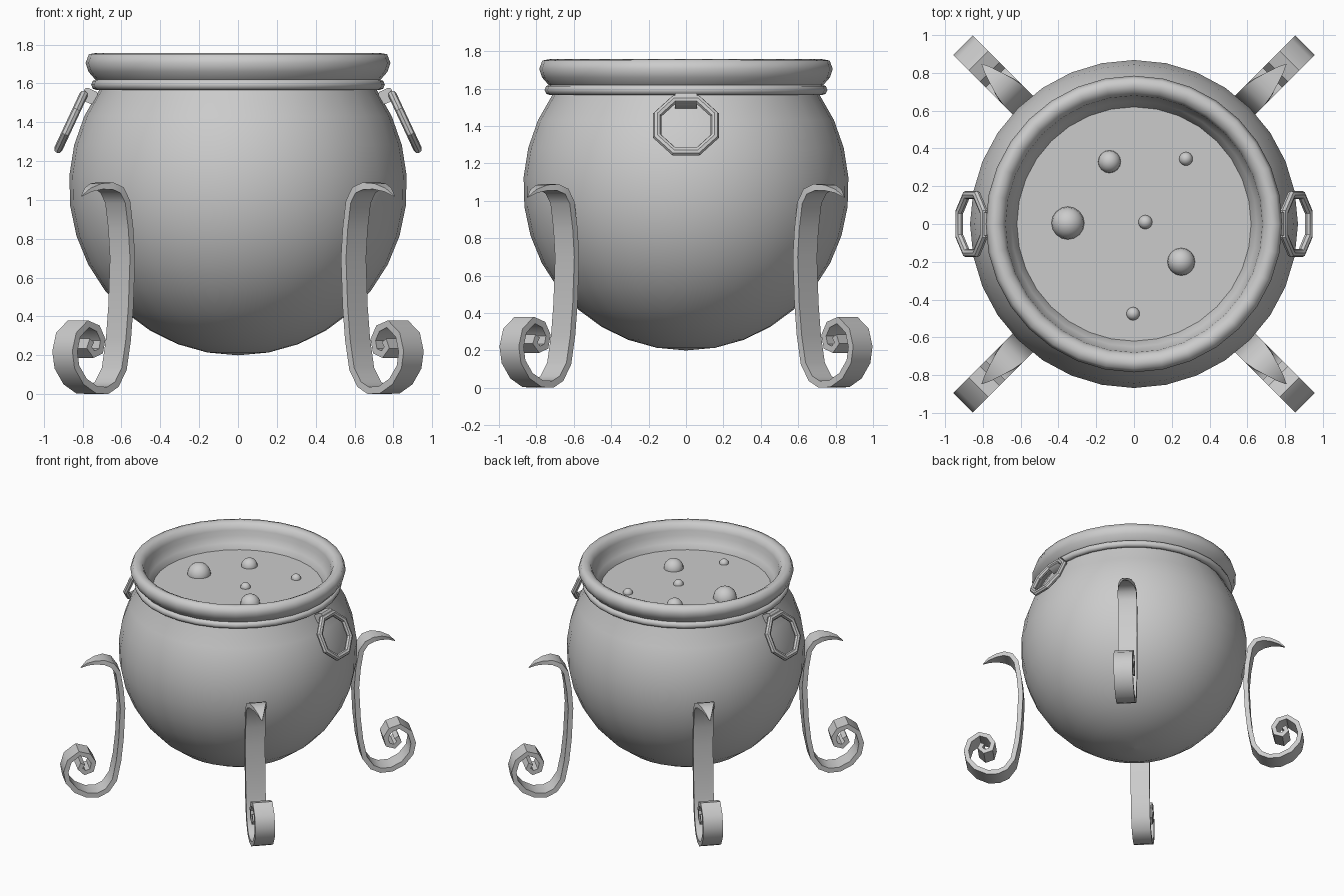
import bpy, bmesh
from math import sin, cos, pi, radians, sqrt
from mathutils import Vector, Matrix

if "Cube" in bpy.data.objects:
    bpy.data.objects.remove(bpy.data.objects["Cube"])

R2 = sqrt(0.5)


def finish(name, bm, angle=40):
    bmesh.ops.remove_doubles(bm, verts=bm.verts, dist=1e-5)
    bmesh.ops.recalc_face_normals(bm, faces=bm.faces)
    me = bpy.data.meshes.new(name)
    bm.to_mesh(me)
    bm.free()
    ob = bpy.data.objects.new(name, me)
    bpy.context.collection.objects.link(ob)
    bpy.ops.object.select_all(action='DESELECT')
    ob.select_set(True)
    bpy.context.view_layer.objects.active = ob
    bpy.ops.object.shade_smooth_by_angle(angle=radians(angle))
    return ob


def skin(bm, rings, close_path=False, caps=False):
    """Join rings of points with quads."""
    loops = [[bm.verts.new(p) for p in ring] for ring in rings]
    pairs = list(zip(loops, loops[1:]))
    if close_path:
        pairs.append((loops[-1], loops[0]))
    for a, b in pairs:
        n = len(a)
        for i in range(n):
            j = (i + 1) % n
            bm.faces.new((a[i], a[j], b[j], b[i]))
    if caps:
        bm.faces.new(loops[0])
        bm.faces.new(loops[-1])


def lathe(name, profile, seg=32, closed=False, angle=40):
    bm = bmesh.new()
    rings = [[(r * cos(2 * pi * i / seg), r * sin(2 * pi * i / seg), z) for i in range(seg)]
             for r, z in profile]
    skin(bm, rings, close_path=closed)
    return finish(name, bm, angle)


# Round bowl: sphere cut open below the neck
top = radians(125)
lathe("bowl", [(max(0.87 * sin(top * i / 12), 0.0005), 1.07 - 0.87 * cos(top * i / 12))
               for i in range(13)] + [(0.70, 1.62)])

# Flared rolled rim with inner wall
lathe("rim", [(0.70, 1.59), (0.735, 1.62), (0.77, 1.66), (0.785, 1.705), (0.768, 1.75),
              (0.73, 1.757), (0.695, 1.74), (0.68, 1.70), (0.675, 1.66), (0.65, 1.61),
              (0.62, 1.57), (0.62, 1.54)], angle=60)

# Neck band
lathe("neck_band", [(0.728 + 0.028 * cos(k * pi / 4), 1.593 + 0.028 * sin(k * pi / 4))
                    for k in range(8)], closed=True, angle=60)

# Liquid surface and half-sunk bubbles
LEVEL = 1.57
bm = bmesh.new()
bmesh.ops.create_circle(bm, cap_ends=True, segments=32, radius=0.625,
                        matrix=Matrix.Translation((0, 0, LEVEL)))
finish("liquid", bm)
for x, y, r in [(-0.13, 0.33, 0.06), (0.275, 0.345, 0.036), (-0.35, 0.005, 0.087),
                (0.06, 0.01, 0.037), (0.25, -0.20, 0.073), (-0.005, -0.475, 0.035)]:
    bm = bmesh.new()
    bmesh.ops.create_uvsphere(bm, u_segments=16, v_segments=10, radius=r,
                              matrix=Matrix.Translation((x, y, LEVEL)))
    finish("bubble", bm, 60)

# Scroll legs: flat ribbon swept along a curled path of (radius, height), pointed tip
PATH = [(1.167, 1.02), (1.12, 1.052), (1.06, 1.07), (1.0, 1.072), (0.945, 1.05), (0.905, 0.99),
        (0.882, 0.85), (0.87, 0.7), (0.882, 0.45), (0.9, 0.28), (0.93, 0.13), (0.985, 0.05),
        (1.05, 0.019), (1.13, 0.022), (1.215, 0.065), (1.275, 0.14), (1.29, 0.22),
        (1.265, 0.305), (1.19, 0.362), (1.12, 0.338), (1.085, 0.28), (1.1, 0.222),
        (1.15, 0.205), (1.185, 0.24), (1.165, 0.277)]
TIP = [(0.004, 0.004), (0.045, 0.02), (0.085, 0.03), (0.125, 0.036)]
for name, sx, sy in [("front_left_leg", -1, -1), ("front_right_leg", 1, -1),
                     ("back_left_leg", -1, 1), ("back_right_leg", 1, 1)]:
    rings = []
    for i, (r, z) in enumerate(PATH):
        a, b = PATH[max(i - 1, 0)], PATH[min(i + 1, len(PATH) - 1)]
        n = Vector((-(b[1] - a[1]), b[0] - a[0])).normalized()
        w, t = TIP[i] if i < len(TIP) else (0.146, 0.037)
        ring = []
        for u, v in ((-1, -1), (1, -1), (1, 1), (-1, 1)):
            rr, zz = r + n.x * v * t / 2, z + n.y * v * t / 2
            s = 0.029 + u * w / 2
            ring.append((sx * (rr - s) * R2, sy * (rr + s) * R2, zz))
        rings.append(ring)
    bm = bmesh.new()
    skin(bm, rings, caps=True)
    finish(name, bm)

# Ring handles hanging from small brackets on both sides
for side, s in (("left", -1), ("right", 1)):
    mirror = Matrix.Diagonal((s, 1, 1, 1))
    tilt = Matrix.Rotation(radians(-25), 4, 'Y')
    place = mirror @ Matrix.Translation((0.86, 0, 1.402)) @ tilt
    rings = []
    for k in range(8):
        a = (k + 0.5) * pi / 4
        rings.append([place @ Vector((0.022 * sin(q * pi / 4),
                                      (0.166 + 0.024 * cos(q * pi / 4)) * cos(a),
                                      (0.166 + 0.024 * cos(q * pi / 4)) * sin(a)))
                      for q in range(8)])
    bm = bmesh.new()
    skin(bm, rings, close_path=True)
    finish(side + "_ring_handle", bm, 40)

    bm = bmesh.new()
    bmesh.ops.create_cube(bm, size=1, matrix=mirror @ Matrix.Translation((0.765, 0, 1.535))
                          @ tilt @ Matrix.Diagonal((0.075, 0.12, 0.07, 1)))
    bmesh.ops.bevel(bm, geom=[e for e in bm.edges if abs(e.verts[0].co.y - e.verts[1].co.y) > 0.1],
                    offset=0.015, segments=2, affect='EDGES', profile=0.5)
    finish(side + "_handle_bracket", bm)
